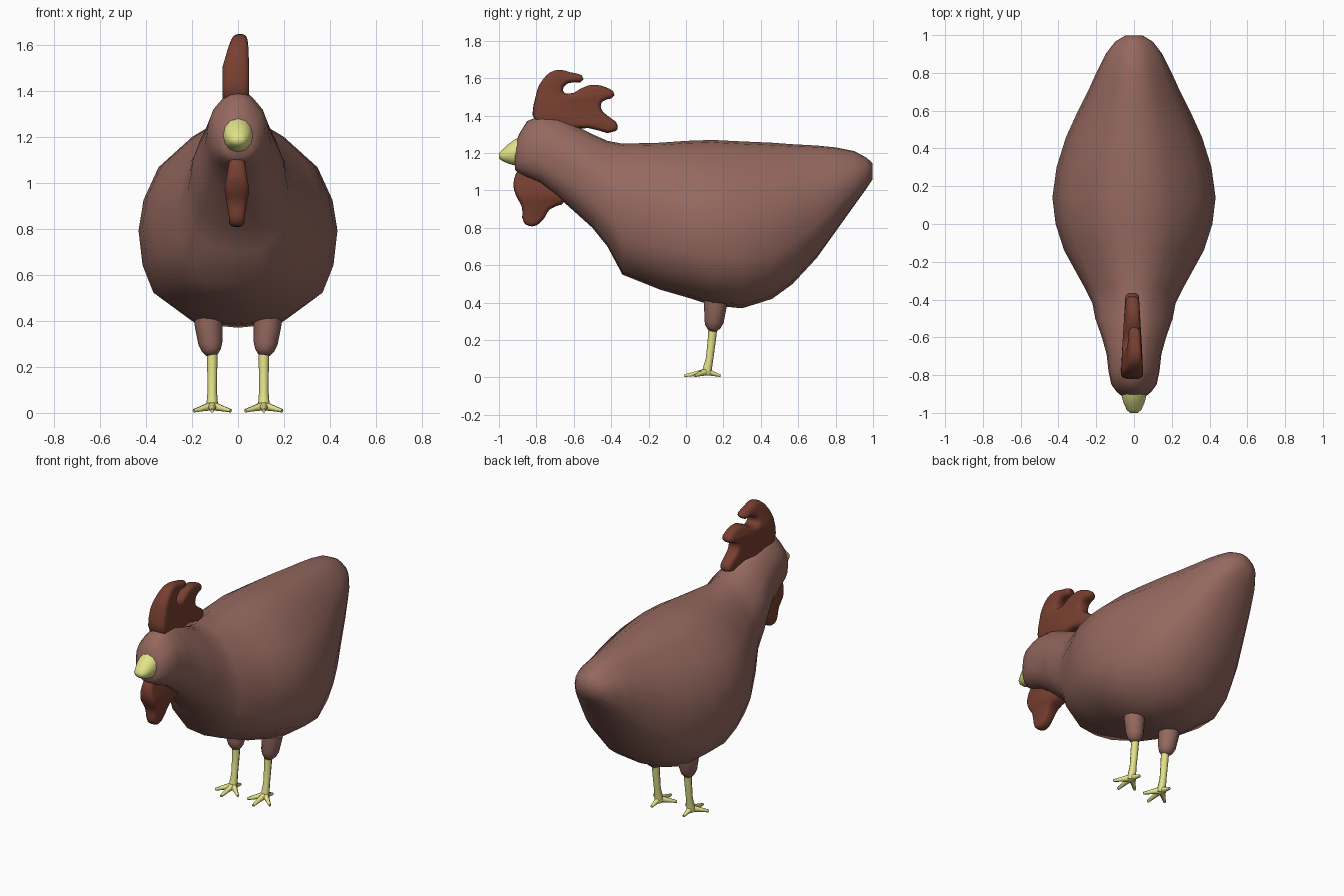
import bpy, bmesh, math
from mathutils import Vector

if "Cube" in bpy.data.objects:
    bpy.data.objects.remove(bpy.data.objects["Cube"])


def material(name, rgb):
    m = bpy.data.materials.new(name)
    m.diffuse_color = (*rgb, 1)
    m.use_nodes = True
    m.node_tree.nodes["Principled BSDF"].inputs["Base Color"].default_value = m.diffuse_color
    return m


BROWN = material("brown feathers", (0.30, 0.14, 0.115))
RED = material("dark red skin", (0.19, 0.05, 0.03))
YELLOW = material("pale yellow", (0.76, 0.76, 0.25))


def finish(bm, name, mat, angle=60):
    bmesh.ops.recalc_face_normals(bm, faces=bm.faces)
    mesh = bpy.data.meshes.new(name)
    bm.to_mesh(mesh)
    bm.free()
    mesh.materials.append(mat)
    ob = bpy.data.objects.new(name, mesh)
    bpy.context.collection.objects.link(ob)
    bpy.ops.object.select_all(action='DESELECT')
    ob.select_set(True)
    bpy.context.view_layer.objects.active = ob
    bpy.ops.object.shade_smooth_by_angle(angle=math.radians(angle))
    return ob


def loft(bm, rings):
    """Skin a list of equal-length point rings and cap both ends."""
    loops = [[bm.verts.new(p) for p in r] for r in rings]
    n = len(loops[0])
    for a, b in zip(loops, loops[1:]):
        for i in range(n):
            j = (i + 1) % n
            bm.faces.new((a[i], a[j], b[j], b[i]))
    bm.faces.new(loops[0])
    bm.faces.new(loops[-1])


def tube(bm, path, sides=8):
    """Tube along (x, y, z, radius) points."""
    pts = [Vector(p[:3]) for p in path]
    rings = []
    for i, p in enumerate(pts):
        d = (pts[min(i + 1, len(pts) - 1)] - pts[max(i - 1, 0)]).normalized()
        u = d.cross(Vector((1, 0, 0) if abs(d.z) > 0.7 else (0, 0, 1))).normalized()
        v = d.cross(u)
        rings.append([p + path[i][3] * (u * math.cos(t) + v * math.sin(t))
                      for t in (2 * math.pi * k / sides for k in range(sides))])
    loft(bm, rings)


# Body, neck and head: cross-sections as (y, bottom, top, half width)
SECTIONS = [
    (-0.915, 1.11, 1.25, 0.06), (-0.89, 1.09, 1.305, 0.09), (-0.85, 1.07, 1.37, 0.12),
    (-0.78, 1.04, 1.40, 0.135), (-0.69, 0.97, 1.39, 0.145), (-0.60, 0.89, 1.35, 0.17),
    (-0.50, 0.80, 1.30, 0.205), (-0.42, 0.70, 1.265, 0.22), (-0.34, 0.55, 1.25, 0.26),
    (-0.14, 0.47, 1.255, 0.37), (0.0, 0.43, 1.265, 0.415), (0.14, 0.385, 1.27, 0.432),
    (0.30, 0.37, 1.262, 0.41), (0.46, 0.42, 1.255, 0.36), (0.57, 0.50, 1.247, 0.31),
    (0.70, 0.64, 1.24, 0.245), (0.80, 0.78, 1.23, 0.20), (0.90, 0.92, 1.21, 0.15),
    (0.965, 1.01, 1.175, 0.10), (0.998, 1.06, 1.145, 0.045)]
# Right half of the cross-section: (width fraction, height fraction)
HALF = [(0.24, 0.985), (0.46, 0.92), (0.80, 0.77), (0.95, 0.61), (1.0, 0.46),
        (0.96, 0.29), (0.85, 0.155), (0.45, 0.02)]
PROFILE = [(0, 1)] + HALF + [(0, 0)] + [(-a, b) for a, b in reversed(HALF)]
bm = bmesh.new()
loft(bm, [[(a * w, y, lo + b * (hi - lo)) for a, b in PROFILE]
          for y, lo, hi, w in SECTIONS])
finish(bm, "body", BROWN)

# Beak: ellipses as (y, centre z, half width, half height)
bm = bmesh.new()
loft(bm, [[(w * math.cos(t), y, z + h * math.sin(t))
           for t in (2 * math.pi * k / 12 for k in range(12))]
          for y, z, w, h in [(-0.875, 1.212, 0.066, 0.078), (-0.915, 1.203, 0.064, 0.07),
                             (-0.95, 1.195, 0.054, 0.052), (-0.985, 1.187, 0.038, 0.028),
                             (-1.0, 1.185, 0.02, 0.013)]])
finish(bm, "beak", YELLOW)


def plump_plate(name, outline, shape):
    """Rounded plate from a (y, z) outline; shape(y, z) gives x offset and half width."""
    cu = bpy.data.curves.new(name, 'CURVE')
    cu.dimensions, cu.fill_mode = '2D', 'BOTH'
    cu.extrude, cu.bevel_depth, cu.bevel_resolution = 0.3, 0.7, 2
    cu.bevel_depth, cu.extrude, cu.offset = 0.022, 0.01, -0.02
    sp = cu.splines.new('BEZIER')
    sp.bezier_points.add(len(outline) - 1)
    sp.use_cyclic_u, sp.resolution_u = True, 3
    for bp, (y, z) in zip(sp.bezier_points, outline):
        bp.co = (y, z, 0)
        bp.handle_left_type = bp.handle_right_type = 'AUTO'
    tmp = bpy.data.objects.new(name + "_curve", cu)
    bpy.context.collection.objects.link(tmp)
    dg = bpy.context.evaluated_depsgraph_get()
    mesh = bpy.data.meshes.new_from_object(tmp.evaluated_get(dg))
    bpy.data.objects.remove(tmp)
    bm = bmesh.new()
    bm.from_mesh(mesh)
    bmesh.ops.remove_doubles(bm, verts=bm.verts, dist=0.0005)
    for v in bm.verts:
        y, z, t = v.co
        off, half = shape(y, z)
        v.co = (off + t / 0.032 * half, y, z)
    finish(bm, name, RED)


# Comb: three backward-swept points, thinner toward the tips
COMB = [(-0.80, 1.36), (-0.80, 1.51), (-0.765, 1.59), (-0.70, 1.64), (-0.62, 1.63),
        (-0.55, 1.595), (-0.63, 1.575), (-0.66, 1.54), (-0.64, 1.515), (-0.52, 1.56),
        (-0.43, 1.55), (-0.385, 1.51), (-0.45, 1.475), (-0.455, 1.435), (-0.41, 1.39),
        (-0.37, 1.355), (-0.375, 1.32), (-0.52, 1.335), (-0.66, 1.33)]
plump_plate("comb", COMB, lambda y, z: (
    -0.01 + max(0, z - 1.5) * 0.13,
    0.058 - 0.06 * max(0, y + 0.75) - 0.16 * max(0, z - 1.5)))

# Wattle under the chin
WATTLE = [(-0.92, 1.04), (-0.89, 1.11), (-0.80, 1.13), (-0.70, 1.07), (-0.645, 0.95),
          (-0.73, 0.90), (-0.77, 0.84), (-0.82, 0.81), (-0.865, 0.83), (-0.875, 0.91),
          (-0.91, 0.98)]
plump_plate("wattle", WATTLE, lambda y, z: (
    -0.005, 0.034 + 0.02 * max(0, 1 - abs(z - 0.97) / 0.12)))

# Legs, mirrored left and right
for side, label in ((-1, "left"), (1, "right")):
    bm = bmesh.new()
    tube(bm, [(side * 0.13, 0.16, 0.47, 0.068), (side * 0.128, 0.157, 0.38, 0.06),
              (side * 0.12, 0.15, 0.30, 0.052), (side * 0.116, 0.145, 0.272, 0.042),
              (side * 0.113, 0.142, 0.25, 0.024)], 12)
    finish(bm, label + "_thigh", BROWN)

    x = side * 0.112
    bm = bmesh.new()
    tube(bm, [(x, 0.145, 0.28, 0.024), (x, 0.138, 0.20, 0.022), (x, 0.126, 0.10, 0.02),
              (x, 0.115, 0.05, 0.024), (x, 0.11, 0.014, 0.026)])
    finish(bm, label + "_shank", YELLOW)

    bm = bmesh.new()
    for tx, ty in ((0, -0.01), (0.08, 0.045), (-0.08, 0.045), (0, 0.185)):
        ex, ey = x + tx, ty
        tube(bm, [(x, 0.11, 0.03, 0.022), ((x + ex) / 2, (0.11 + ey) / 2, 0.02, 0.014),
                  (ex, ey, 0.009, 0.008)], 6)
    finish(bm, label + "_toes", YELLOW)
